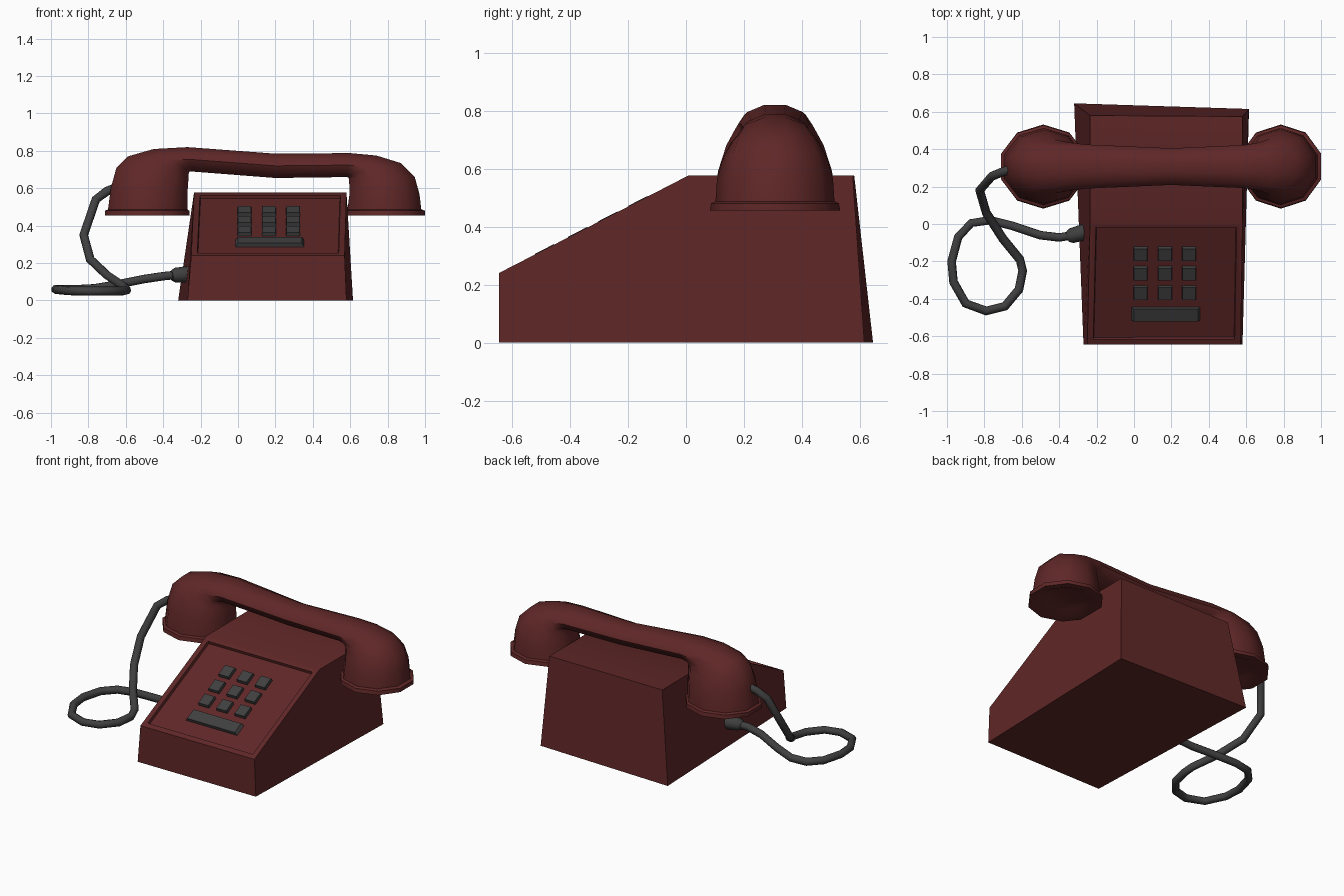
import bpy, bmesh, math
from mathutils import Vector, Matrix

if "Cube" in bpy.data.objects:
    bpy.data.objects.remove(bpy.data.objects["Cube"])


def material(name, rgb):
    m = bpy.data.materials.new(name)
    m.diffuse_color = (*rgb, 1)
    m.use_nodes = True
    m.node_tree.nodes["Principled BSDF"].inputs["Base Color"].default_value = m.diffuse_color
    return m


RED = material("dark_red", (0.115, 0.02, 0.02))
GREY = material("charcoal_grey", (0.05, 0.05, 0.05))


def finish(bm, name, mat, angle=30):
    bmesh.ops.recalc_face_normals(bm, faces=bm.faces)
    me = bpy.data.meshes.new(name)
    bm.to_mesh(me)
    bm.free()
    me.materials.append(mat)
    ob = bpy.data.objects.new(name, me)
    bpy.context.collection.objects.link(ob)
    bpy.ops.object.select_all(action='DESELECT')
    ob.select_set(True)
    bpy.context.view_layer.objects.active = ob
    bpy.ops.object.shade_smooth_by_angle(angle=math.radians(angle))
    return ob


def skin(bm, rings):
    """Join rings of points into a capped tube; return the two caps."""
    vs = [[bm.verts.new(p) for p in r] for r in rings]
    n = len(vs[0])
    for a, b in zip(vs, vs[1:]):
        for i in range(n):
            bm.faces.new((a[i], a[(i + 1) % n], b[(i + 1) % n], b[i]))
    return bm.faces.new(vs[0][::-1]), bm.faces.new(vs[-1])


# Body: wedge profile, left and right sides listed as (x, y, z)
left = [(-0.27, -0.645, 0), (-0.25, -0.645, 0.24), (-0.235, 0.01, 0.577),
        (-0.235, 0.58, 0.577), (-0.32, 0.645, 0)]
right = [(0.58, -0.645, 0), (0.57, -0.645, 0.24), (0.58, 0.01, 0.577),
         (0.58, 0.575, 0.577), (0.615, 0.615, 0)]
bm = bmesh.new()
skin(bm, [left, right])
bmesh.ops.recalc_face_normals(bm, faces=bm.faces)
# Recessed keypad panel on the slope
slope = [f for f in bm.faces if f.normal.z > 0.5 and f.normal.y < -0.2]
bmesh.ops.inset_individual(bm, faces=slope, thickness=0.045)
bmesh.ops.inset_individual(bm, faces=slope, thickness=0.005, depth=-0.018)
finish(bm, "phone_body", RED)

# Keys and bar: tapered blocks tilted onto the slope
TILT = math.atan2(0.337, 0.655)


def key(name, x, y, w, l):
    z = 0.24 + (y + 0.645) * 0.5145
    bm = bmesh.new()
    bmesh.ops.create_cube(bm, size=1)
    for v in bm.verts:
        k = 0.9 if v.co.z > 0 else 1
        v.co = Vector((v.co.x * w * k, v.co.y * l * k, v.co.z * 0.03 - 0.013))
    bm.transform(Matrix.Translation((x, y, z)) @ Matrix.Rotation(TILT, 4, 'X'))
    finish(bm, name, GREY)


for r in range(3):
    for c in range(3):
        key(f"key_{r}_{c}", 0.035 + 0.13 * c, -0.165 - 0.104 * r, 0.078, 0.083)
key("key_bar", 0.17, -0.487, 0.38, 0.082)

# Handset: ten-sided sections, each (outer x, outer z, inner x, inner z, half width)
sections = [
    (-0.71, 0.455, -0.26, 0.455, 0.225), (-0.71, 0.48, -0.26, 0.48, 0.22),
    (-0.695, 0.487, -0.27, 0.487, 0.205), (-0.68, 0.60, -0.27, 0.58, 0.197),
    (-0.65, 0.71, -0.265, 0.65, 0.168), (-0.59, 0.77, -0.265, 0.675, 0.145),
    (-0.45, 0.81, -0.26, 0.688, 0.13), (-0.27, 0.82, -0.25, 0.69, 0.118),
    (0.2, 0.785, 0.2, 0.655, 0.098), (0.6, 0.788, 0.58, 0.66, 0.115),
    (0.74, 0.775, 0.59, 0.658, 0.128), (0.87, 0.735, 0.593, 0.65, 0.15),
    (0.945, 0.66, 0.595, 0.62, 0.178), (0.97, 0.57, 0.595, 0.56, 0.2),
    (0.98, 0.487, 0.585, 0.487, 0.205), (1.0, 0.48, 0.57, 0.48, 0.22),
    (1.0, 0.455, 0.57, 0.455, 0.225)]
rings = []
for ox, oz, ix, iz, w in sections:
    ring = []
    for k in range(10):
        a = math.radians(18 + 36 * k)
        s = math.cos(a) / math.cos(math.radians(18)) / 2
        ring.append(((ox + ix) / 2 + (ox - ix) * s, 0.307 + w * math.sin(a),
                     (oz + iz) / 2 + (oz - iz) * s))
    rings.append(ring)
bm = bmesh.new()
caps = list(skin(bm, rings))
bmesh.ops.recalc_face_normals(bm, faces=bm.faces)
# Dished ear and mouth pieces
bmesh.ops.inset_individual(bm, faces=caps, thickness=0.045)
bmesh.ops.inset_individual(bm, faces=caps, thickness=0.05, depth=-0.025)
finish(bm, "handset", RED, 45)


def tube(name, pts, radii, sides=8):
    """Sweep a round section along a path."""
    pts = [Vector(p) for p in pts]
    bm = bmesh.new()
    rings, side = [], None
    for i, p in enumerate(pts):
        t = (pts[min(i + 1, len(pts) - 1)] - pts[max(i - 1, 0)]).normalized()
        side = t.orthogonal() if side is None else side - t * side.dot(t)
        side.normalize()
        up = t.cross(side)
        rings.append([p + radii[i] * (side * math.cos(2 * math.pi * k / sides)
                                      + up * math.sin(2 * math.pi * k / sides))
                      for k in range(sides)])
    skin(bm, rings)
    finish(bm, name, GREY, 50)


# Cord: from the handset, round one loop on the table, into the body
cord = [(-0.66, 0.29, 0.6), (-0.70, 0.28, 0.585), (-0.76, 0.255, 0.54),
        (-0.825, 0.18, 0.35), (-0.79, 0.06, 0.22), (-0.70, -0.08, 0.135),
        (-0.61, -0.19, 0.075), (-0.595, -0.25, 0.055), (-0.615, -0.35, 0.05),
        (-0.69, -0.44, 0.05), (-0.79, -0.465, 0.05), (-0.90, -0.425, 0.052),
        (-0.965, -0.31, 0.058), (-0.975, -0.2, 0.06), (-0.94, -0.07, 0.06),
        (-0.87, 0.005, 0.06), (-0.77, 0.02, 0.065), (-0.65, -0.01, 0.085),
        (-0.5, -0.06, 0.115), (-0.4, -0.072, 0.13), (-0.33, -0.06, 0.137)]
tube("cord", cord, [0.024] * len(cord))

# Plug where the cord meets the body
tube("cord_plug", [(-0.355, -0.07, 0.132), (-0.335, -0.063, 0.135),
                   (-0.29, -0.05, 0.138), (-0.235, -0.035, 0.14)],
     [0.028, 0.04, 0.043, 0.043])
